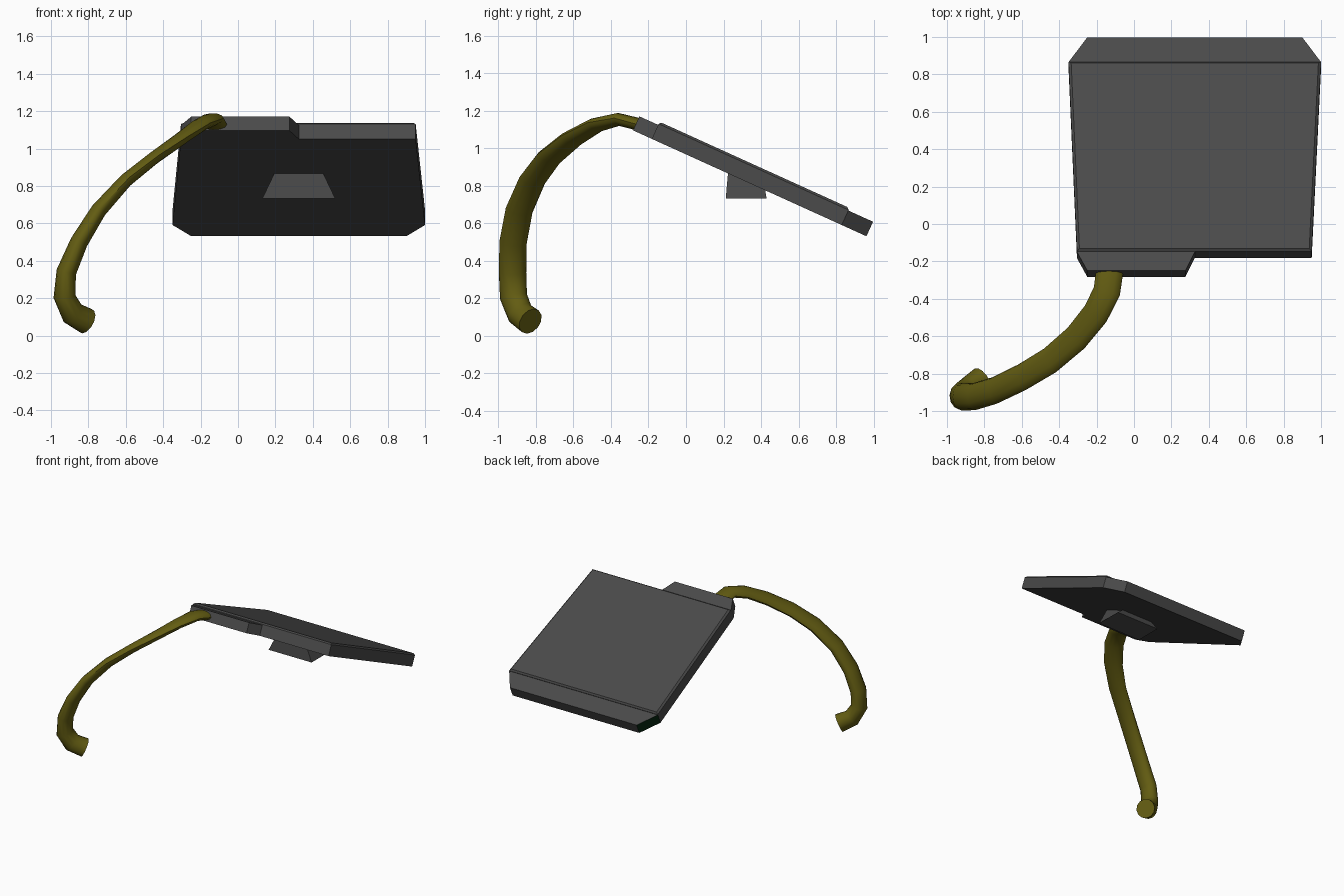
import bpy, bmesh, math
from mathutils import Vector

if "Cube" in bpy.data.objects:
    bpy.data.objects.remove(bpy.data.objects["Cube"])


def material(name, rgb):
    m = bpy.data.materials.new(name)
    m.diffuse_color = (*rgb, 1)
    m.use_nodes = True
    m.node_tree.nodes["Principled BSDF"].inputs["Base Color"].default_value = m.diffuse_color
    return m


GREY = material("dark grey", (0.068, 0.068, 0.068))
OLIVE = material("olive", (0.125, 0.108, 0.006))
GREEN = material("dark green", (0.002, 0.022, 0.006))


def finish(name, bm, mats, smooth=False):
    bmesh.ops.recalc_face_normals(bm, faces=bm.faces)
    me = bpy.data.meshes.new(name)
    bm.to_mesh(me)
    bm.free()
    ob = bpy.data.objects.new(name, me)
    bpy.context.collection.objects.link(ob)
    for m in mats:
        me.materials.append(m)
    if smooth:
        bpy.ops.object.select_all(action='DESELECT')
        ob.select_set(True)
        bpy.context.view_layer.objects.active = ob
        bpy.ops.object.shade_smooth_by_angle(angle=math.radians(50))
    return ob


# Sloping frame of the slab: u runs down the slope, n is height above it
ANGLE = math.radians(24.4)
C, S = math.cos(ANGLE), math.sin(ANGLE)


def slab_point(x, u, n):
    return Vector((x, -0.13 + u * C + n * S, 1.137 - u * S + n * C))


def loft(bm, rings):
    """Join rings of points with quads and cap both ends."""
    vs = [[bm.verts.new(p) for p in r] for r in rings]
    k = len(vs[0])
    for a, b in zip(vs, vs[1:]):
        for i in range(k):
            bm.faces.new((a[i], a[(i + 1) % k], b[(i + 1) % k], b[i]))
    bm.faces.new(vs[0][::-1])
    bm.faces.new(vs[-1])


def prism(name, outline, levels, mats=(GREY,)):
    """levels: (height n, scale about the outline centre)."""
    cx = sum(p[0] for p in outline) / len(outline)
    cu = sum(p[1] for p in outline) / len(outline)
    bm = bmesh.new()
    loft(bm, [[slab_point(cx + (x - cx) * s, cu + (u - cu) * s, n)
               for x, u in outline] for n, s in levels])
    return finish(name, bm, mats)


# Main slab with a narrow bevel around its top
prism("slab", [(-0.305, -0.012), (0.95, -0.012), (1.0, 1.1), (-0.35, 1.1)],
      [(-0.1, 1), (-0.012, 1), (0, 0.979)])

# Stepped lip on the upper edge, where the tube enters
prism("front_lip", [(-0.305, -0.012), (-0.25, -0.122), (0.275, -0.122), (0.325, -0.012)],
      [(-0.1, 1), (-0.018, 1)])

# Tapered lip on the lower edge, with one green corner
lip = prism("back_lip", [(-0.35, 1.1), (1.0, 1.1), (0.9, 1.245), (-0.25, 1.245)],
            [(-0.1, 1), (-0.015, 1)], (GREY, GREEN))
for f in lip.data.polygons:
    f.material_index = int(f.normal.x < -0.4)

# Flared foot under the slab with a level bottom
bm = bmesh.new()
loft(bm, [
    [(0.13, 0.212, 0.733), (0.52, 0.212, 0.733), (0.52, 0.43, 0.733), (0.13, 0.43, 0.733)],
    [(0.2, 0.225, 0.88), (0.45, 0.225, 0.88), (0.45, 0.42, 0.79), (0.2, 0.42, 0.79)],
])
finish("foot", bm, [GREY])

# Curved tube: round at the bottom, flattening towards the slab
path = [Vector(p) for p in [
    (-0.81, -0.83, 0.078), (-0.885, -0.885, 0.12), (-0.928, -0.92, 0.21),
    (-0.918, -0.925, 0.34), (-0.85, -0.922, 0.50), (-0.745, -0.89, 0.67),
    (-0.60, -0.82, 0.83), (-0.45, -0.73, 0.95), (-0.31, -0.61, 1.05),
    (-0.205, -0.48, 1.125), (-0.145, -0.36, 1.155), (-0.13, -0.25, 1.128)]]
SIDES = 12
last = len(path) - 1
rings = []
for i, p in enumerate(path):
    t = (path[min(i + 1, last)] - path[max(i - 1, 0)]).normalized()
    s = i / last
    hint = Vector((-(1 - s), 0, s))
    minor = (hint - t * hint.dot(t)).normalized()
    major = t.cross(minor)
    thick = 0.034 + 0.036 * max(0, 1 - 1.7 * s)
    rings.append([p + major * 0.073 * math.cos(a) + minor * thick * math.sin(a)
                  for a in (2 * math.pi * k / SIDES for k in range(SIDES))])
bm = bmesh.new()
loft(bm, rings)
finish("tube", bm, [OLIVE], smooth=True)
